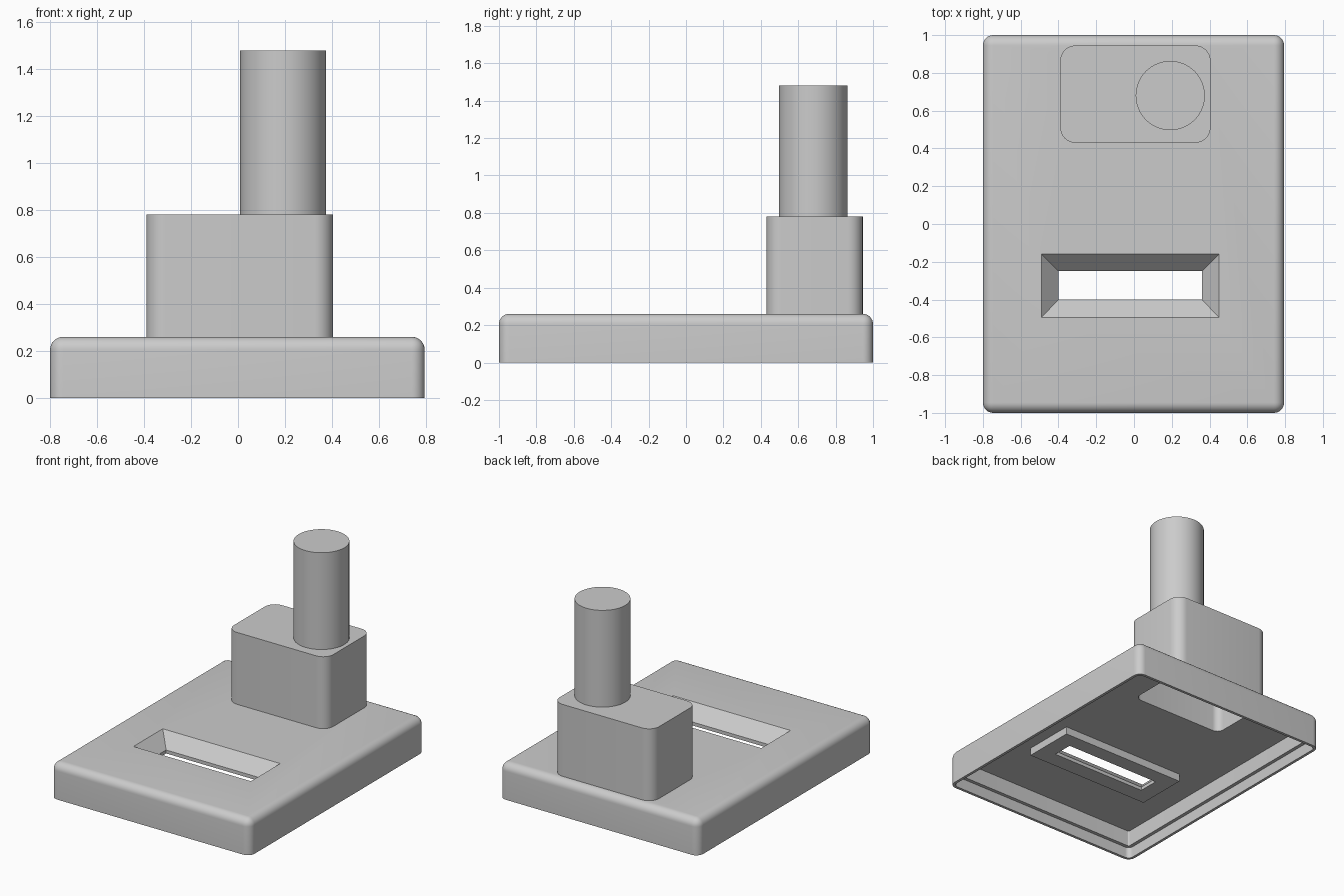
import bpy
import bmesh
import math
from mathutils import Vector

cube = bpy.data.objects.get("Cube")
if cube:
    bpy.data.objects.remove(cube, do_unlink=True)

grey = bpy.data.materials.new("plain grey")
grey.use_nodes = True
grey.diffuse_color = (0.6, 0.6, 0.6, 1)
grey.node_tree.nodes["Principled BSDF"].inputs["Base Color"].default_value = grey.diffuse_color


def finish(name, bm):
    bmesh.ops.recalc_face_normals(bm, faces=bm.faces)
    mesh = bpy.data.meshes.new(name)
    bm.to_mesh(mesh)
    bm.free()
    mesh.materials.append(grey)
    obj = bpy.data.objects.new(name, mesh)
    bpy.context.collection.objects.link(obj)
    return obj


def box(name, low, high, radius=0, round_top=False):
    """Box between two corners, with rounded uprights and optionally a rounded top rim."""
    low, high = Vector(low), Vector(high)
    bm = bmesh.new()
    bmesh.ops.create_cube(bm, size=1)
    for v in bm.verts:
        v.co = (low + high) / 2 + v.co * (high - low)
    if radius:
        middle = (low.z + high.z) / 2
        edges = [e for e in bm.edges
                 if abs(e.verts[0].co.z - e.verts[1].co.z) > 1e-4
                 or (round_top and e.verts[0].co.z > middle)]
        bmesh.ops.bevel(bm, geom=edges, offset=radius, segments=8,
                        profile=0.5, affect='EDGES', clamp_overlap=True)
    return finish(name, bm)


def funnel(name, sections):
    """Stack of rectangles (x0, x1, y0, y1, z) skinned into a closed solid."""
    bm = bmesh.new()
    rings = [[bm.verts.new((x, y, z)) for x, y in ((a, c), (b, c), (b, d), (a, d))]
             for a, b, c, d, z in sections]
    bm.faces.new(rings[0])
    bm.faces.new(rings[-1])
    for lower, upper in zip(rings, rings[1:]):
        for i in range(4):
            j = (i + 1) % 4
            bm.faces.new((lower[i], lower[j], upper[j], upper[i]))
    return finish(name, bm)


def cut(obj, *cutters):
    bpy.context.view_layer.objects.active = obj
    for cutter in cutters:
        mod = obj.modifiers.new("cut", 'BOOLEAN')
        mod.operation = 'DIFFERENCE'
        mod.solver = 'EXACT'
        mod.object = cutter
        bpy.ops.object.modifier_apply(modifier=mod.name)


# Main parts
base = box("base_cover", (-0.8, -1, 0), (0.795, 1, 0.26), 0.055, True)
block = box("raised_housing", (-0.39, 0.43, 0.22), (0.405, 0.945, 0.78), 0.08)
frame = box("window_frame", (-0.52, -0.52, 0.14), (0.48, -0.14, 0.22))

# Cutters: stepped underside, housing pocket and sloped window
rim = box("rim_cutter", (-0.78, -0.98, -0.1), (0.775, 0.98, 0.08), 0.035)
cavity = box("cavity_cutter", (-0.755, -0.955, -0.1), (0.75, 0.955, 0.195), 0.01)
pocket = box("pocket_cutter", (-0.36, 0.46, 0.1), (0.375, 0.915, 0.75), 0.05)
hole = (-0.4, 0.36, -0.4, -0.25)
window = funnel("window_cutter", [
    hole + (0.1,), hole + (0.165,),
    (-0.49, 0.45, -0.495, -0.16, 0.26),
    (-0.49, 0.45, -0.495, -0.16, 0.3)])
cut(base, rim, cavity, pocket, window)
cut(block, pocket)
cut(frame, window)
for cutter in (rim, cavity, pocket, window):
    bpy.data.objects.remove(cutter, do_unlink=True)

# Upright cylinder
bpy.ops.mesh.primitive_cylinder_add(vertices=64, radius=0.183, depth=0.71,
                                    location=(0.192, 0.68, 1.125))
stem = bpy.context.object
stem.name = "upright_cylinder"
stem.data.materials.append(grey)

# Smooth the rounded surfaces, keep the edges sharp
bpy.ops.object.select_all(action='DESELECT')
for obj in (base, block, frame, stem):
    obj.select_set(True)
bpy.context.view_layer.objects.active = base
bpy.ops.object.shade_smooth_by_angle(angle=math.radians(30))
